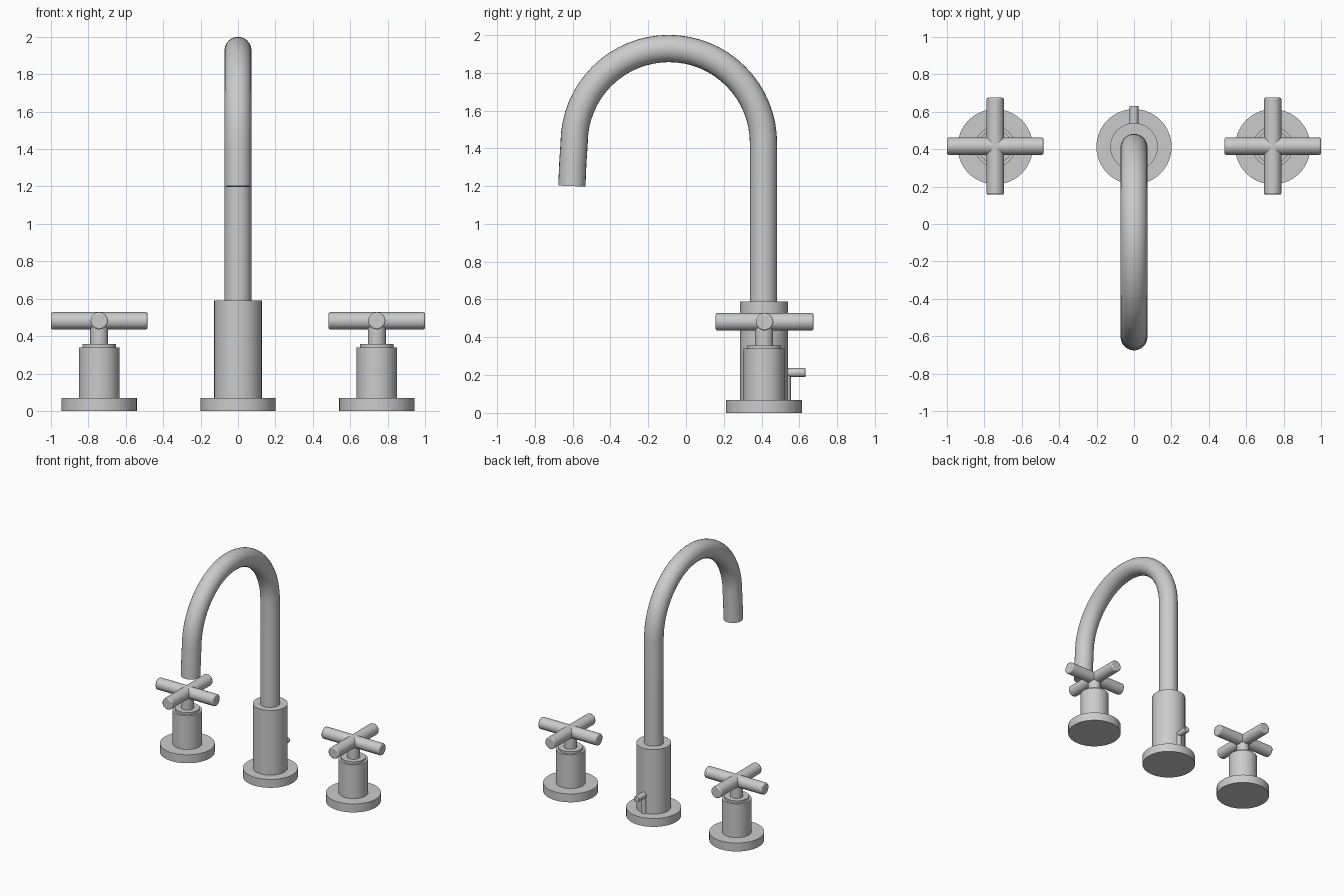
import bpy, math
from mathutils import Vector

if "Cube" in bpy.data.objects:
    bpy.data.objects.remove(bpy.data.objects["Cube"])

YC = 0.413      # depth of the mounting line
HX = 0.742      # handle offset from the centre


def smooth(obj, angle=35):
    bpy.ops.object.select_all(action='DESELECT')
    obj.select_set(True)
    bpy.context.view_layer.objects.active = obj
    bpy.ops.object.shade_smooth_by_angle(angle=math.radians(angle))


def rod(name, a, b, r, bevel=0.0, sides=48):
    """Capped cylinder from point a to point b."""
    a, b = Vector(a), Vector(b)
    d = b - a
    bpy.ops.mesh.primitive_cylinder_add(vertices=sides, radius=r, depth=d.length,
                                        location=(a + b) / 2,
                                        rotation=d.to_track_quat('Z', 'Y').to_euler())
    obj = bpy.context.object
    obj.name = name
    smooth(obj)
    if bevel:
        m = obj.modifiers.new("edge", 'BEVEL')
        m.width, m.segments, m.limit_method = bevel, 2, 'ANGLE'
    return obj


def post(name, x, z0, z1, r, bevel=0.0):
    return rod(name, (x, YC, z0), (x, YC, z1), r, bevel, 64)


# Spout foot and body
post("spout_base", 0, 0, 0.068, 0.201)
post("spout_body", 0, 0.068, 0.59, 0.127)

# Gooseneck spout: straight riser, half circle, slightly flared drop
CY, CZ, R = -0.091, 1.427, 0.501
path = [(0.410, 0.58), (0.410, 1.0)]
path += [(CY + R * math.cos(math.pi * i / 32), CZ + R * math.sin(math.pi * i / 32))
         for i in range(33)]
path += [(-0.599, 1.32), (-0.604, 1.2)]
curve = bpy.data.curves.new("spout_path", 'CURVE')
curve.dimensions = '3D'
curve.bevel_depth = 0.072
curve.bevel_resolution = 10
curve.use_fill_caps = True
spline = curve.splines.new('POLY')
spline.points.add(len(path) - 1)
for p, (y, z) in zip(spline.points, path):
    p.co = (0, y, z, 1)
spout = bpy.data.objects.new("spout", curve)
bpy.context.collection.objects.link(spout)
bpy.ops.object.select_all(action='DESELECT')
spout.select_set(True)
bpy.context.view_layer.objects.active = spout
bpy.ops.object.convert(target='MESH')
smooth(bpy.context.object)

# Drain lift rod behind the body
rod("lift_rod", (0, 0.535, 0.06), (0, 0.535, 0.213), 0.02, sides=24)
rod("lift_knob", (0, 0.50, 0.213), (0, 0.632, 0.213), 0.024, 0.003, 24)

# Two cross handles
for side, x in (("left", -HX), ("right", HX)):
    post(side + "_handle_base", x, 0, 0.068, 0.201)
    post(side + "_handle_body", x, 0.068, 0.34, 0.108)
    post(side + "_handle_collar", x, 0.34, 0.357, 0.09)
    post(side + "_handle_stem", x, 0.357, 0.47, 0.048)
    for name, dx, dy in (("cross_arm", 0.258, 0), ("long_arm", 0, 0.259)):
        rod(f"{side}_handle_{name}", (x - dx, YC + 0.003 - dy, 0.482),
            (x + dx, YC + 0.003 + dy, 0.482), 0.046, 0.008)
